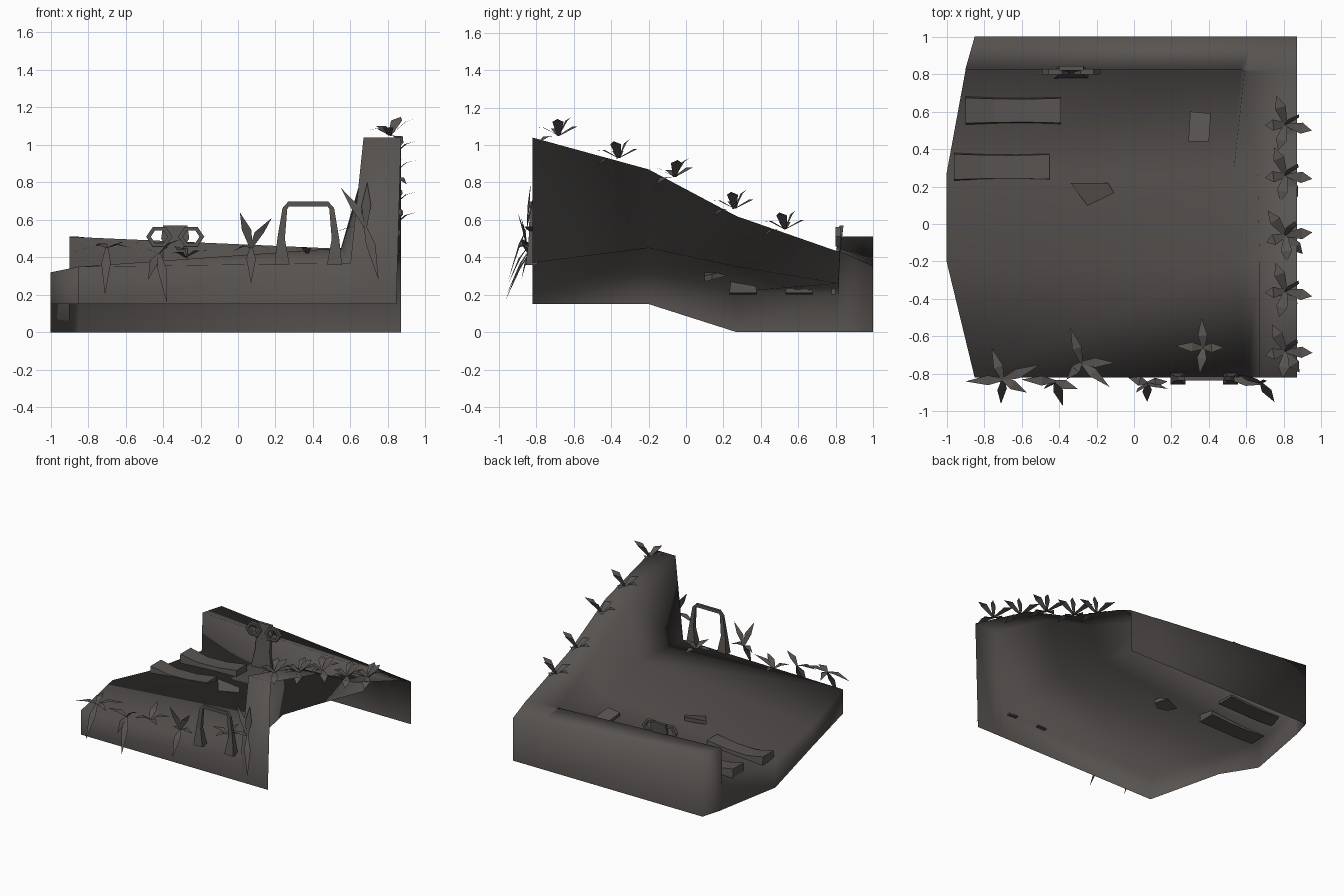
import bpy, bmesh, math, random
from mathutils import Vector, Matrix

cube = bpy.data.objects.get("Cube")
if cube:
    bpy.data.objects.remove(cube, do_unlink=True)

random.seed(4)
stone = bpy.data.materials.new("dark_stone")
stone.use_nodes = True
stone.diffuse_color = (0.098, 0.088, 0.083, 1)
shader = next(n for n in stone.node_tree.nodes if n.type == 'BSDF_PRINCIPLED')
shader.inputs["Base Color"].default_value = stone.diffuse_color
shader.inputs["Roughness"].default_value = 0.9


def finish(name, bm, smooth=False):
    """Turn a bmesh into a named object."""
    mesh = bpy.data.meshes.new(name)
    for face in bm.faces:
        face.smooth = smooth
    bm.to_mesh(mesh)
    bm.free()
    mesh.materials.append(stone)
    obj = bpy.data.objects.new(name, mesh)
    bpy.context.collection.objects.link(obj)
    return obj


def loft(bm, rings, closed=False):
    """Bridge successive rows of points with quads."""
    rows = [[bm.verts.new(p) for p in ring] for ring in rings]
    for a, b in zip(rows, rows[1:]):
        count = len(a)
        for j in range(count if closed else count - 1):
            k = (j + 1) % count
            bm.faces.new((a[j], a[k], b[k], b[j]))
    return rows


def prism(bm, outline, depth):
    """Extrude an outline of points by a depth vector."""
    rings = [[Vector(p) for p in outline], [Vector(p) + Vector(depth) for p in outline]]
    low, high = loft(bm, rings, closed=True)
    bm.faces.new(low[::-1])
    bm.faces.new(high)
    bmesh.ops.recalc_face_normals(bm, faces=bm.faces[:])


# Ground shell: open below and on the left side
# each station: y, edge x, skirt z, edge z, wall foot x, z, wall top x, z
stations = [
    (-.82, -.85, .15, .35, .60, .37, .67, 1.04),
    (-.2, -1, .15, .32, .55, .45, .67, .87),
    (.27, -1, 0, .215, .53, .35, .66, .62),
    (.815, -.9, 0, .2, .57, .26, .59, .43),
    (.825, -.9, 0, .51, .57, .445, .6, .43),
    (1, -.85, 0, .51, .57, .38, .65, .37),
]
rows = []
for y, xe, zs, ze, xf, zf, xt, zt in stations:
    outer_z = .35 if y == 1 else zt
    rows.append([(xe, y, zs), (xe, y, ze), (xf, y, zf), (xt, y, zt), (.87, y, outer_z)])
front_foot = [(x, y, .15) for x, y, z in rows[0]]
back_foot = [(x, y, 0) for x, y, z in rows[-1]]
front_foot[-1] = (.845, -.82, .15)
bm = bmesh.new()
loft(bm, [front_foot] + rows + [back_foot])
bmesh.ops.remove_doubles(bm, verts=bm.verts[:], dist=.001)
finish("ground_shell", bm, smooth=True)


# Two sagging planks across the low edge
def plank(name, x, y):
    bm = bmesh.new()
    rings = []
    for t, lift, half in ((0, .03, .075), (.3, .0, .07), (.65, .005, .068), (1, .03, .073)):
        low, high = .2 + lift * .3, .25 + lift
        px = x + .51 * t
        rings.append([(px, y - half, low), (px, y + half, low),
                      (px, y + half * .9, high), (px, y - half * .9, high)])
    ends = loft(bm, rings, closed=True)
    bm.faces.new(ends[0])
    bm.faces.new(ends[-1][::-1])
    bmesh.ops.recalc_face_normals(bm, faces=bm.faces[:])
    finish(name, bm)


plank("back_plank", -.9, .605)
plank("middle_plank", -.96, .305)

# Flat stones lying on the floor
bm = bmesh.new()
prism(bm, [(.29, .44, .31), (.4, .44, .325), (.41, .59, .3), (.3, .6, .285)], (0, 0, .025))
finish("square_stone", bm)
bm = bmesh.new()
prism(bm, [(-.34, .22, .32), (-.25, .1, .29), (-.14, .1, .27),
           (-.09, .14, .28), (-.14, .22, .3)], (0, 0, .03))
finish("pointed_stone", bm)

# Post with a head and two ringed horns, leaning on the back wall
bm = bmesh.new()
prism(bm, [(-.43, .775, .2), (-.24, .775, .2), (-.27, .795, .36), (-.27, .805, .45),
           (-.4, .805, .45), (-.4, .795, .36)], (0, .022, 0))
prism(bm, [(-.37, .805, .44), (-.3, .805, .44), (-.26, .81, .5),
           (-.27, .82, .57), (-.4, .82, .57), (-.41, .81, .5)], (0, .022, 0))
for side in (-1, 1):
    centre = Vector((-.335 + side * .085, .81, .51))
    rings = []
    for i in range(7):
        a = math.tau * i / 6
        spoke = Vector((math.cos(a), 0, math.sin(a) * .85))
        rings.append([centre + spoke * r + Vector((0, d, 0))
                      for r, d in ((.045, -.012), (.07, -.012), (.07, .018), (.045, .018))])
    loft(bm, rings, closed=True)
bmesh.ops.recalc_face_normals(bm, faces=bm.faces[:])
finish("horned_post", bm)

# Hoop with flared feet on the front wall
centre_x, hoop_y = .375, -.825
half_path = [(.14, .36, .04), (.145, .5, .02), (.125, .66, .013), (.105, .685, .013)]
path = [(-x, z, r) for x, z, r in half_path] + half_path[::-1]
bm = bmesh.new()
rings = []
for i, (x, z, r) in enumerate(path):
    before, after = path[max(i - 1, 0)], path[min(i + 1, len(path) - 1)]
    along = Vector((after[0] - before[0], 0, after[1] - before[1])).normalized()
    across = Vector((-along.z, 0, along.x)) * r
    depth = Vector((0, r * .8, 0))
    mid = Vector((centre_x + x, hoop_y, z))
    rings.append([mid + across - depth, mid + across + depth,
                  mid - across + depth, mid - across - depth])
ends = loft(bm, rings, closed=True)
bm.faces.new(ends[0])
bm.faces.new(ends[-1])
bmesh.ops.recalc_face_normals(bm, faces=bm.faces[:])
finish("front_hoop", bm)


# Thorny plants: bent blades spreading from a root
def plant(name, root, tips, width, belly):
    bm = bmesh.new()
    root = Vector(root)
    for tip in tips:
        tip = Vector(tip)
        run = tip - root
        side = run.cross(Vector((0, 0, 1)))
        if abs(run.z) > run.length * .7:
            side = Vector((1, .2, 0))
        side = side.normalized() * width
        mid = root + run * belly + Vector((0, 0, .02))
        a, b, c, d, e = [bm.verts.new(p) for p in
                         (root - side * .3, root + side * .3, mid + side, tip, mid - side)]
        bm.faces.new((a, b, c, e))
        bm.faces.new((e, c, d))
    finish(name, bm)


front_plants = [
    ((-.7, -.83, .45), [(-.9, -.84, .42), (-.71, -.96, .2), (-.5, -.75, .48),
                        (-.76, -.66, .46), (-.57, -.9, .45)]),
    ((-.42, -.84, .42), [(-.38, -.97, .16), (-.6, -.83, .44), (-.3, -.88, .5),
                         (-.48, -.88, .28)]),
    ((.07, -.85, .45), [(.01, -.9, .64), (.18, -.88, .61), (.07, -.95, .26),
                        (-.03, -.82, .43), (.18, -.84, .44)]),
    ((.68, -.85, .56), [(.55, -.8, .77), (.75, -.95, .28), (.48, -.82, .52),
                        (.69, -.83, .8)]),
    ((.37, -.66, .42), [(.22, -.65, .44), (.48, -.66, .46), (.36, -.5, .44),
                        (.35, -.8, .45)]),
    ((-.28, -.74, .4), [(-.34, -.55, .46), (-.13, -.87, .44), (-.36, -.83, .42),
                        (-.1, -.74, .47)]),
]
for i, (root, tips) in enumerate(front_plants):
    plant(f"front_plant_{i + 1}", root, tips, .026, .4)

# Broad-leaved plants climbing along the sloping wall top
spread = [Vector(v) for v in ((-.11, .12, .05), (.14, .03, .09), (.02, -.14, .04),
                              (.1, -.09, -.04), (-.1, -.05, .03), (.04, .08, .1))]
wall_spots = [(-.68, 1.05), (-.36, .93), (-.06, .83), (.26, .66), (.53, .55)]
for i, (y, z) in enumerate(wall_spots):
    root = Vector((.81, y, z))
    turn = Matrix.Rotation(random.uniform(-.5, .5), 3, 'Z')
    plant(f"wall_plant_{i + 1}", root, [root + turn @ v for v in spread], .03, .6)
